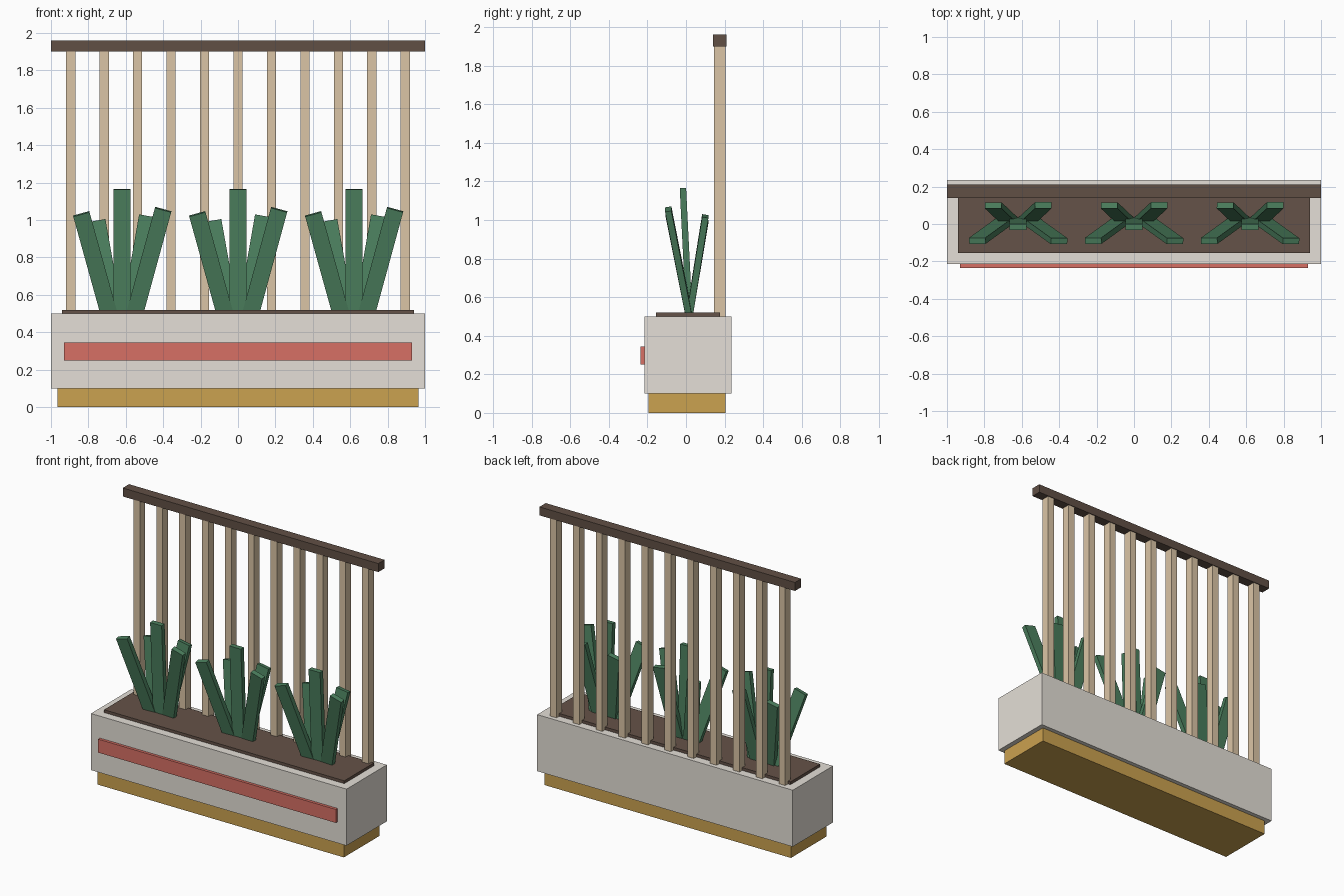
import bpy
import bmesh
from mathutils import Matrix, Vector

if "Cube" in bpy.data.objects:
    bpy.data.objects.remove(bpy.data.objects["Cube"])


def material(name, rgb):
    m = bpy.data.materials.new(name)
    m.diffuse_color = (*rgb, 1)
    m.use_nodes = True
    m.node_tree.nodes["Principled BSDF"].inputs["Base Color"].default_value = m.diffuse_color
    return m


STONE = material("pale_stone", (0.78, 0.74, 0.68))
OAK = material("brown_wood", (0.60, 0.36, 0.08))
RED = material("red_paint", (0.68, 0.16, 0.13))
SOIL = material("dark_soil", (0.13, 0.085, 0.065))
RAIL = material("dark_wood", (0.12, 0.08, 0.06))
BAMBOO = material("bamboo", (0.71, 0.56, 0.38))
LEAF = material("leaf_green", (0.07, 0.21, 0.11))


def make_box(name, size, matrix, mat):
    bm = bmesh.new()
    bmesh.ops.create_cube(bm, size=1, matrix=matrix @ Matrix.Diagonal((*size, 1)))
    mesh = bpy.data.meshes.new(name)
    bm.to_mesh(mesh)
    bm.free()
    mesh.materials.append(mat)
    bpy.context.collection.objects.link(bpy.data.objects.new(name, mesh))


def box(name, lo, hi, mat):
    lo, hi = Vector(lo), Vector(hi)
    make_box(name, hi - lo, Matrix.Translation((lo + hi) / 2), mat)


def leaf(name, base, tip):
    # flat blade whose wide side faces front, leaning from base to tip
    base, tip = Vector(base), Vector(tip)
    z = (tip - base).normalized()
    x = Vector((z.z, 0, -z.x)).normalized()
    y = z.cross(x)
    rot = Matrix((x, y, z)).transposed().to_4x4()
    make_box(name, (0.09, 0.033, (tip - base).length),
             Matrix.Translation((base + tip) / 2) @ rot, LEAF)


# Planter
box("plinth", (-0.965, -0.195, 0), (0.965, 0.205, 0.1), OAK)
box("planter_box", (-1, -0.215, 0.1), (1, 0.235, 0.5), STONE)
box("front_stripe", (-0.93, -0.235, 0.25), (0.93, -0.215, 0.345), RED)
box("soil", (-0.94, -0.155, 0.48), (0.94, 0.175, 0.52), SOIL)

# Slatted screen
for i in range(11):
    x = (i - 5) * 0.179
    box(f"slat_{i + 1}", (x - 0.025, 0.145, 0.5), (x + 0.025, 0.205, 1.9), BAMBOO)
box("top_rail", (-1, 0.14, 1.9), (1, 0.21, 1.96), RAIL)

# Three plants of five blades: (base x, tip x, tip y, tip z)
BLADES = [(0, 0, -0.016, 1.165),
          (-0.07, -0.218, -0.09, 1.033), (0.068, 0.22, -0.092, 1.056),
          (-0.045, -0.133, 0.1, 0.995), (0.045, 0.135, 0.1, 1.02)]
for p, cx in enumerate((-0.62, 0, 0.62)):
    for b, (bx, tx, ty, tz) in enumerate(BLADES):
        leaf(f"plant_{p + 1}_leaf_{b + 1}", (cx + bx, 0.017, 0.5), (cx + tx, ty, tz))
